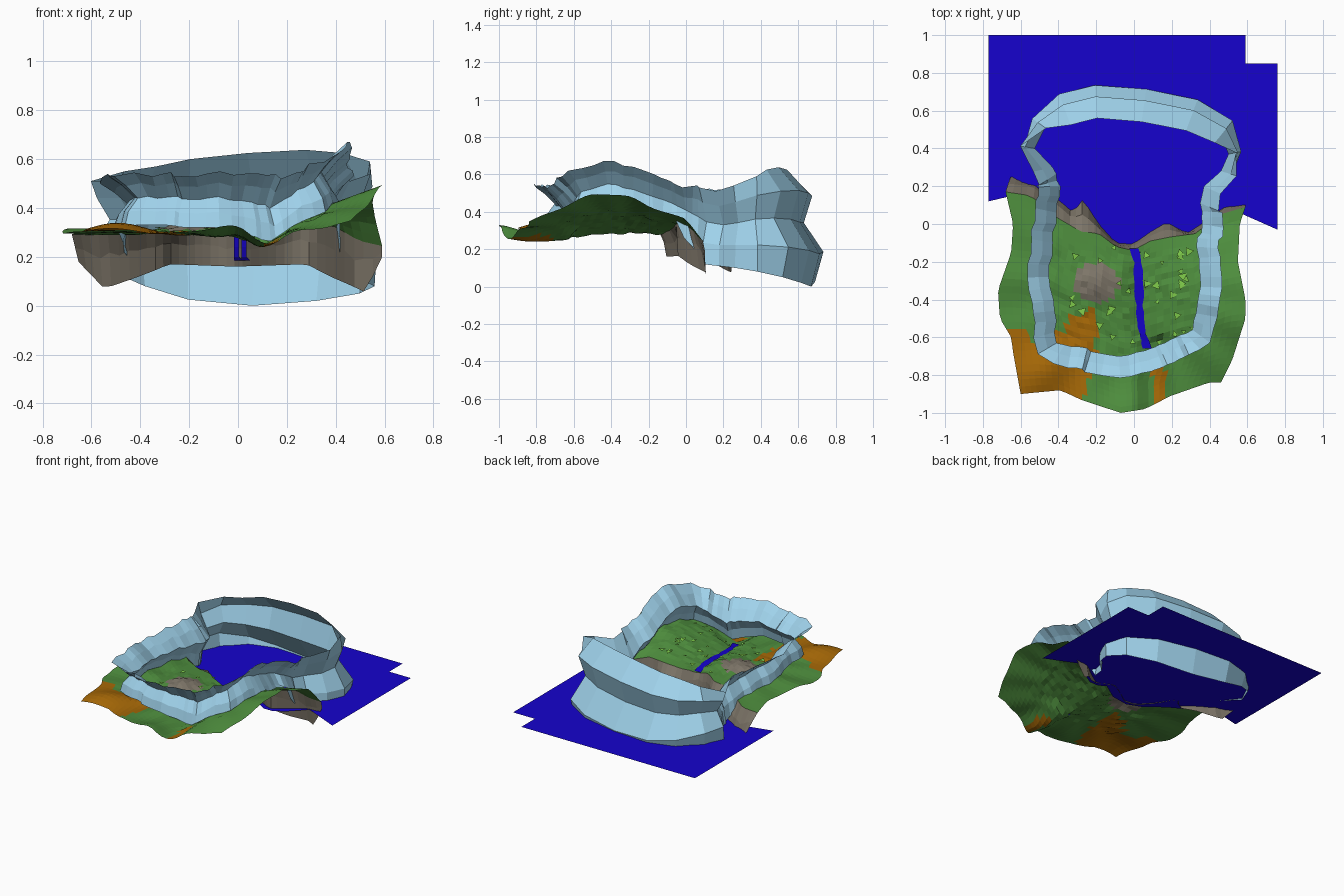
import bpy, math, random
from math import exp
from mathutils import Vector

if "Cube" in bpy.data.objects:
    bpy.data.objects.remove(bpy.data.objects["Cube"])

random.seed(4)


def material(name, rgb):
    m = bpy.data.materials.new(name)
    m.diffuse_color = (*[c ** 2.2 for c in rgb], 1)   # screen colour to linear
    m.use_nodes = True
    m.node_tree.nodes["Principled BSDF"].inputs["Base Color"].default_value = m.diffuse_color
    return m


SKY = material("sky_blue", (0.62, 0.82, 0.92))
BLUE = material("water_blue", (0.11, 0.04, 0.80))
GREEN = material("grass_green", (0.31, 0.55, 0.25))
EARTH = material("earth_orange", (0.65, 0.41, 0.06))
ROCK = material("rock_grey", (0.49, 0.46, 0.41))
LEAF = material("leaf_green", (0.50, 0.80, 0.30))


def build(name, verts, faces, mats, pick=None):
    me = bpy.data.meshes.new(name)
    me.from_pydata([tuple(v) for v in verts], [], faces)
    for m in mats:
        me.materials.append(m)
    if pick:
        for p in me.polygons:
            p.material_index = pick(p.center)
    ob = bpy.data.objects.new(name, me)
    bpy.context.collection.objects.link(ob)
    return ob


def sheet(rows, closed=False):
    """Flatten equal-length rows of points into verts and quads."""
    n = len(rows[0])
    verts = [p for r in rows for p in r]
    faces = [(i * n + j, i * n + (j + 1) % n, (i + 1) * n + (j + 1) % n, (i + 1) * n + j)
             for i in range(len(rows) - 1) for j in range(n if closed else n - 1)]
    return verts, faces


def curve(t, pts):
    """Piecewise linear lookup in (key, value) pairs."""
    if t <= pts[0][0]:
        return pts[0][1]
    for (a, va), (b, vb) in zip(pts, pts[1:]):
        if t <= b:
            return va + (vb - va) * (t - a) / (b - a)
    return pts[-1][1]


def lerp(a, b, t):
    return a + (b - a) * t


# outlines of the land
LEFT = [(-.9, -.6), (-.68, -.64), (-.6, -.65), (-.5, -.71), (-.35, -.72), (-.15, -.65), (0, -.64), (.17, -.68)]
RIGHT = [(-.84, .46), (-.72, .52), (-.5, .59), (-.4, .59), (-.2, .55), (0, .56), (.09, .59)]
FRONT = [(0, -.9), (.2, -.88), (.3, -.93), (.5, -1), (.62, -.98), (.75, -.91), (.94, -.84), (1, -.84)]
BACK = [(0, .17), (.1, .15), (.2, .03), (.3, -.04), (.38, -.05), (.46, -.12), (.535, -.14),
        (.61, -.09), (.69, -.07), (.81, -.05), (.9, .05), (1, .09)]
SHORE = [(0, .25), (.1, .24), (.2, .15), (.26, .07), (.31, .13), (.38, 0), (.46, -.1), (.535, -.105),
         (.61, -.04), (.68, .01), (.77, -.05), (.85, .02), (.92, .11), (1, .1)]
DEPTH = [(0, .18), (.09, .07), (.3, .17), (.53, .16), (.77, .17), (.95, .055), (1, .2)]
RIVER = [(-.66, .07), (-.56, .04), (-.45, .03), (-.3, .025), (-.2, .02), (-.13, 0)]


def in_meadow(x, y):
    return -.4 < x < .34 and -.67 < y


def height(x, y):
    z = curve(y, [(-.9, .28), (-.6, .29), (-.3, .31), (0, .295)])
    z += max(0, x - .1) * .40 * exp(-((y + .45) / .43) ** 2)
    z -= .025 * exp(-((x - curve(y, RIVER)) / .05) ** 2)
    if y < -.6:
        z -= .035 * exp(-((x - .14) / .06) ** 2)
    z += .03 * exp(-((x + .2) / .09) ** 2 - ((y + .31) / .09) ** 2)
    z += .05 * exp(-((x + .5) / .18) ** 2 - ((y + .78) / .18) ** 2)
    z += .045 * exp(-((x + .05) / .2) ** 2 - ((y + 1) / .12) ** 2)
    z -= max(0, y) * max(0, min(1, (x - .3) / .2))
    if not in_meadow(x, y):                       # folds running outward
        z += .006 * math.sin(math.atan2(y + .35, x) * 15)
    return z


def land_xy(u, v):
    y = lerp(curve(u, BACK), curve(u, FRONT), v)
    return lerp(curve(y, LEFT), curve(y, RIGHT), u), y


def land_colour(c):
    if c.y < -.56 and c.x < -.2 - max(0, -.7 - c.y) * .3 and (c.y < -.64 or c.x > -.42 or c.x < -.55):
        return 1
    if -.36 < c.x < -.2 and -.6 < c.y < -.48 + (c.x + .3) * .5:
        return 1
    if c.y < -.72 and .1 < c.x < .17:
        return 1
    if ((c.x + .2) / .12) ** 2 + ((c.y + .31) / .1) ** 2 < 1:
        return 2
    return 0


# grassy land with earth and rock patches
NU, NV = 36, 28
rows = []
for j in range(NV + 1):
    row = []
    for i in range(NU + 1):
        x, y = land_xy(i / NU, j / NV)
        rough = in_meadow(x, y) and y < -.15
        row.append((x, y, height(x, y) + (random.uniform(-.006, .006) if rough else 0)))
    rows.append(row)
build("land", *sheet(rows), [GREEN, EARTH, ROCK], land_colour)

# cliffs dropping from the back edge of the land into the water
cliff = [rows[0], [], []]
for i, (x, y, z) in enumerate(rows[0]):
    u = i / NU
    ys, zb = curve(u, SHORE), curve(u, DEPTH)
    inward = 1 - .04 * (2 * u - 1) ** 2 if u < .5 else 1
    cliff[1].append((x * (1 + inward) / 2, lerp(y, ys, .55), lerp(z, zb, .4) + random.uniform(-.012, .012)))
    cliff[2].append((x * inward, ys, zb))
build("cliffs", *sheet(cliff[::-1]), [ROCK])

# river, and its waterfall split by a rock
river = []
for k in range(15):
    y = lerp(-.66, -.13, k / 14)
    x, w = curve(y, RIVER), random.uniform(.012, .026)
    z = height(x, y) + .01
    river.append([(x - w, y, z), (x + w, y, z)])
build("river", *sheet(river), [BLUE])
for side, x in (("left", -.006), ("right", .025)):
    fall = [[(x - .01, y, z), (x + .01, y, z)] for y, z in ((-.15, .285), (-.14, .24), (-.125, .2))]
    fall.append([(x - .01, -.11, .185), (x + .025, -.11, .185)])
    build("waterfall_" + side, *sheet(fall), [BLUE])

# sea
coast = [(-.77, 1), (.59, 1), (.59, .85), (.76, .85), (.76, -.03), (.5, .085), (.4, -.02), (.32, -.07),
         (.25, -.07), (.2, -.04), (.08, -.12), (-.05, -.14), (-.15, -.1), (-.28, 0), (-.42, .08),
         (-.6, .16), (-.77, .12)]
build("sea", [(x, y, .17) for x, y in coast[::-1]], [tuple(range(len(coast)))], [BLUE])

# leaf tufts scattered over the meadow
verts, faces = [], []
while len(faces) < 34:
    x, y = random.uniform(-.35, .32), random.uniform(-.64, -.12)
    if land_colour(Vector((x, y, 0))) or abs(x - curve(y, RIVER)) < .04:
        continue
    z, a, r = height(x, y) + .012, random.uniform(0, 6.28), random.uniform(.014, .028)
    n = len(verts)
    verts += [(x + r * math.cos(a + t), y + r * math.sin(a + t), z + (.004 if t else 0)) for t in (0, 2.1, 4.2)]
    faces.append((n, n + 1, n + 2))
build("leaf_tufts", verts, faces, [LEAF])

# sky wall stations: waist x, y, rim z, foot z, back-ness (0 front profile, 1 back profile)
STATIONS_FRONT = [
    (-.41, -.63, .53, .33, 0), (-.28, -.65, .54, .33, 0), (-.2, -.68, .53, .32, 0), (-.08, -.70, .55, .32, 0),
    (.06, -.67, .54, .28, 0), (.13, -.64, .52, .25, 0), (.22, -.60, .55, .33, 0), (.31, -.56, .62, .37, 0),
    (.335, -.42, .67, .40, 0), (.35, -.28, .64, .37, 0), (.33, -.12, .58, .32, 0), (.36, 0, .53, .26, 0),
    (.35, .11, .53, .12, .05)]
STATIONS_BACK = [
    (.37, .20, .51, .11, .1), (.46, .28, .54, .1, .15), (.50, .37, .59, .08, .4), (.46, .47, .625, .05, .9),
    (.3, .56, .638, .02, 1), (.05, .61, .625, .0, 1), (-.2, .63, .60, .025, 1), (-.36, .59, .57, .08, 1),
    (-.47, .51, .55, .14, .65), (-.525, .40, .51, .16, .2), (-.43, .30, .51, .17, .05), (-.39, .20, .52, .18, 0),
    (-.41, .06, .51, .24, 0), (-.43, -.1, .51, .29, 0), (-.45, -.28, .50, .31, 0), (-.42, -.46, .54, .33, 0)]

base = STATIONS_FRONT + STATIONS_BACK
stations = []
for a, b in zip(base, base[1:] + base[:1]):
    stations.append(Vector(a))
    for t in ((.35, .65) if a[4] + b[4] < .1 else ()):   # extra pleats in the front half
        mid = Vector(a).lerp(Vector(b), t)
        mid[0] += random.uniform(-.008, .008)
        mid[1] += random.uniform(-.006, .006)
        mid[2] += random.uniform(-.012, .012)
        stations.append(mid)

FRACTION = (0, .28, .55, .8, 1)
OUT_FRONT = (.06, .045, 0, .055, .115)
OUT_BACK = (.06, .105, 0, .045, -.07)
wall = [[] for _ in FRACTION]
for i, s in enumerate(stations):
    p, q = stations[i - 2], stations[(i + 2) % len(stations)]
    out = Vector((q[1] - p[1], p[0] - q[0])).normalized()
    for k, f in enumerate(FRACTION):
        d = lerp(OUT_FRONT[k], OUT_BACK[k], s[4])
        x, y, z = s[0] + out.x * d, s[1] + out.y * d, lerp(s[3], s[2], f)
        if y < -.03 and s[4] < .1:                       # foot rests on the land
            z = max(z, height(x, y) + .004)
        wall[k].append((x, y, z))
build("sky_wall", *sheet(wall, closed=True), [SKY])
